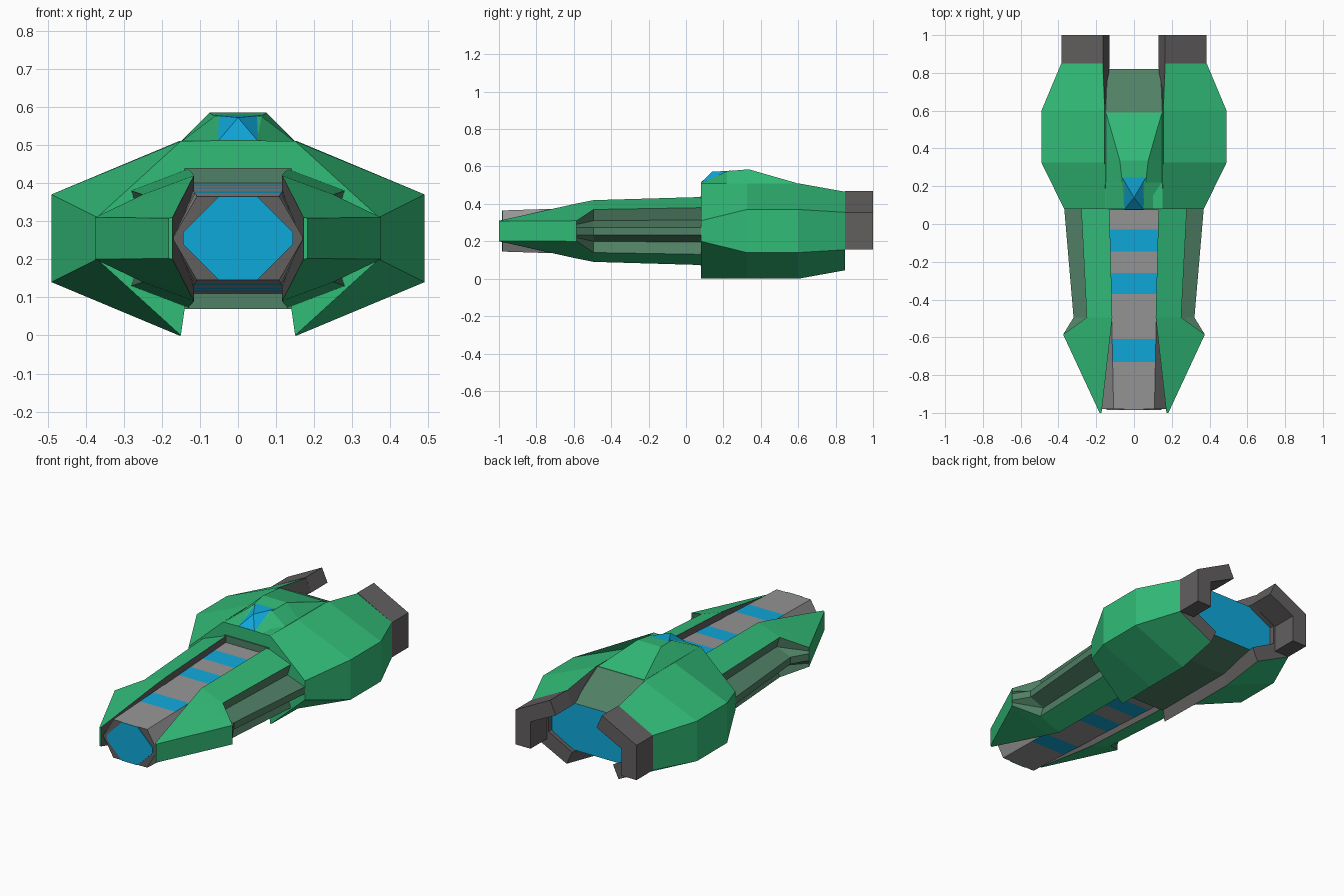
import bpy, bmesh

if "Cube" in bpy.data.objects:
    bpy.data.objects.remove(bpy.data.objects["Cube"])

MID = 0.255  # height of the horizontal symmetry plane


def material(name, rgb):
    def lin(c):
        c /= 255
        return c / 12.92 if c <= 0.04045 else ((c + 0.055) / 1.055) ** 2.4
    m = bpy.data.materials.new(name)
    m.diffuse_color = (*[lin(c) for c in rgb], 1)
    m.use_nodes = True
    m.node_tree.nodes["Principled BSDF"].inputs["Base Color"].default_value = m.diffuse_color
    return m


GREEN, MUTED, DARK, LIGHT, BLUE = range(5)
MATS = [material("hull green", (50, 188, 120)), material("muted green", (80, 128, 101)),
        material("dark grey", (98, 95, 95)), material("light grey", (150, 149, 149)),
        material("glow blue", (15, 168, 218))]


def make(name, verts, faces, mats):
    """Mesh object from points, with a material index per face."""
    bm = bmesh.new()
    vs = [bm.verts.new(v) for v in verts]
    for f, m in zip(faces, mats):
        bm.faces.new([vs[i] for i in f]).material_index = m
    bmesh.ops.recalc_face_normals(bm, faces=bm.faces)
    me = bpy.data.meshes.new(name)
    bm.to_mesh(me)
    bm.free()
    for m in MATS:
        me.materials.append(m)
    ob = bpy.data.objects.new(name, me)
    bpy.context.collection.objects.link(ob)
    return ob


def loft(name, sections, rule, front, back):
    """Skin closed sections; rule(span, side) gives the material index."""
    n = len(sections[0])
    verts = [p for s in sections for p in s]
    faces, mats = [], []
    for k in range(len(sections) - 1):
        for i in range(n):
            j = (i + 1) % n
            faces.append((k * n + i, k * n + j, k * n + n + j, k * n + n + i))
            mats.append(rule(k, i))
    faces += [tuple(range(n)), tuple(range(len(verts) - n, len(verts)))]
    return make(name, verts, faces, mats + [front, back])


def mirror_z(half, y):
    """Upper half profile (x, z) reflected below the symmetry plane."""
    return [(x, y, z) for x, z in half] + [(x, y, 2 * MID - z) for x, z in reversed(half)]


def both_sides(name, sections, *args):
    for side, s in (("right", 1), ("left", -1)):
        loft(f"{side}_{name}", [[(s * x, y, z) for x, y, z in sec] for sec in sections], *args)


# Central barrel: hexagonal, striped on its top and bottom
ys = [-0.98, -0.73, -0.61, -0.37, -0.26, -0.145, -0.03, 0.1]
barrel = []
for y in ys:
    t = (y + 0.98) / 1.06
    w, h = 0.108 + 0.022 * t, 0.11 + 0.035 * t
    barrel.append([(-w, y, MID + h), (w, y, MID + h), (0.172, y, MID),
                   (w, y, MID - h), (-w, y, MID - h), (-0.172, y, MID)])
loft("barrel", barrel, lambda k, i: BLUE if k % 2 and i in (0, 3) else LIGHT, DARK, DARK)

# Glowing muzzle plate
plate = [(-0.05, 0.11), (0.05, 0.11), (0.145, 0.015), (0.145, -0.015),
         (0.05, -0.11), (-0.05, -0.11), (-0.145, -0.015), (-0.145, 0.015)]
loft("muzzle_plate", [[(x, y, MID + z) for x, z in plate] for y in (-0.985, -0.979)],
     lambda k, i: BLUE, BLUE, BLUE)

# Forward side fairings with a grooved flank
fairing = [
    mirror_z([(0.172, 0.31), (0.182, 0.308), (0.182, 0.29), (0.182, 0.275)], -1.0),
    mirror_z([(0.125, 0.402), (0.375, 0.31), (0.375, 0.29), (0.375, 0.275)], -0.585),
    mirror_z([(0.115, 0.42), (0.25, 0.37), (0.23, 0.31), (0.32, 0.275)], -0.495),
    mirror_z([(0.13, 0.437), (0.28, 0.38), (0.26, 0.315), (0.37, 0.275)], 0.09)]


def fairing_rule(k, i):
    if i == 7:
        return DARK
    return MUTED if k > 0 and i not in (0, 6) else GREEN


both_sides("fairing", fairing, fairing_rule, GREEN, MUTED)

# Rear engine pods, C-shaped around the central hull
pod = [mirror_z([(0.14, 0.44), (0.15, 0.51), (0.37, 0.31)], 0.08),
       mirror_z([(0.14, 0.44), (0.155, 0.51), (0.49, 0.37)], 0.325),
       mirror_z([(0.14, 0.43), (0.155, 0.51), (0.49, 0.37)], 0.6),
       mirror_z([(0.13, 0.39), (0.165, 0.465), (0.385, 0.355)], 0.85)]
for sec in pod:  # inner channel
    y = sec[0][1]
    sec += [(0.28, y, 0.20), (0.28, y, 0.31)]
both_sides("engine_pod", pod, lambda k, i: GREEN if 0 < i < 4 else DARK, GREEN, DARK)

# Exhaust brackets behind the pods
bracket = [(0.165, 0.468), (0.385, 0.355), (0.385, 0.155),
           (0.29, 0.155), (0.29, 0.31), (0.13, 0.39)]
both_sides("exhaust_bracket", [[(x, y, z) for x, z in bracket] for y in (0.85, 1.0)],
           lambda k, i: DARK, DARK, DARK)

# Central hull with the glowing rear panel
hull = []
for y, w, top, low in ((0.08, 0.15, 0.51, 0.07), (0.59, 0.15, 0.51, 0.07), (0.82, 0.14, 0.39, 0.12)):
    right = [(w, top), (0.285, 0.32), (0.285, 0.19), (0.14, low)]
    hull.append([(x, y, z) for x, z in right] + [(-x, y, z) for x, z in reversed(right)])
loft("central_hull", hull, lambda k, i: GREEN if k == 0 and i in (0, 6, 7) else MUTED, GREEN, BLUE)

# Muted collar where the barrel enters the hull
loft("barrel_collar", [[(-0.14, y, 0.07), (0.14, y, 0.07), (0.14, y, 0.44), (-0.14, y, 0.44)]
                       for y in (0.074, 0.082)], lambda k, i: MUTED, MUTED, MUTED)

# Raised spine on the roof
spine = [[(-0.15, y, 0.508), (-w, y, z), (w, y, z), (0.15, y, 0.508)]
         for y, w, z in ((0.08, 0.05, 0.512), (0.22, 0.062, 0.575),
                         (0.335, 0.075, 0.585), (0.59, 0.148, 0.512))]
loft("roof_spine", spine, lambda k, i: GREEN, GREEN, GREEN)

# Faceted canopy at the front of the spine
make("canopy", [(-0.05, 0.078, 0.513), (0.05, 0.078, 0.513), (0.062, 0.245, 0.578),
                (-0.062, 0.245, 0.578), (0, 0.14, 0.572)],
     [(0, 1, 4), (1, 2, 4), (2, 3, 4), (3, 0, 4), (0, 3, 2, 1)], [BLUE] * 5)
